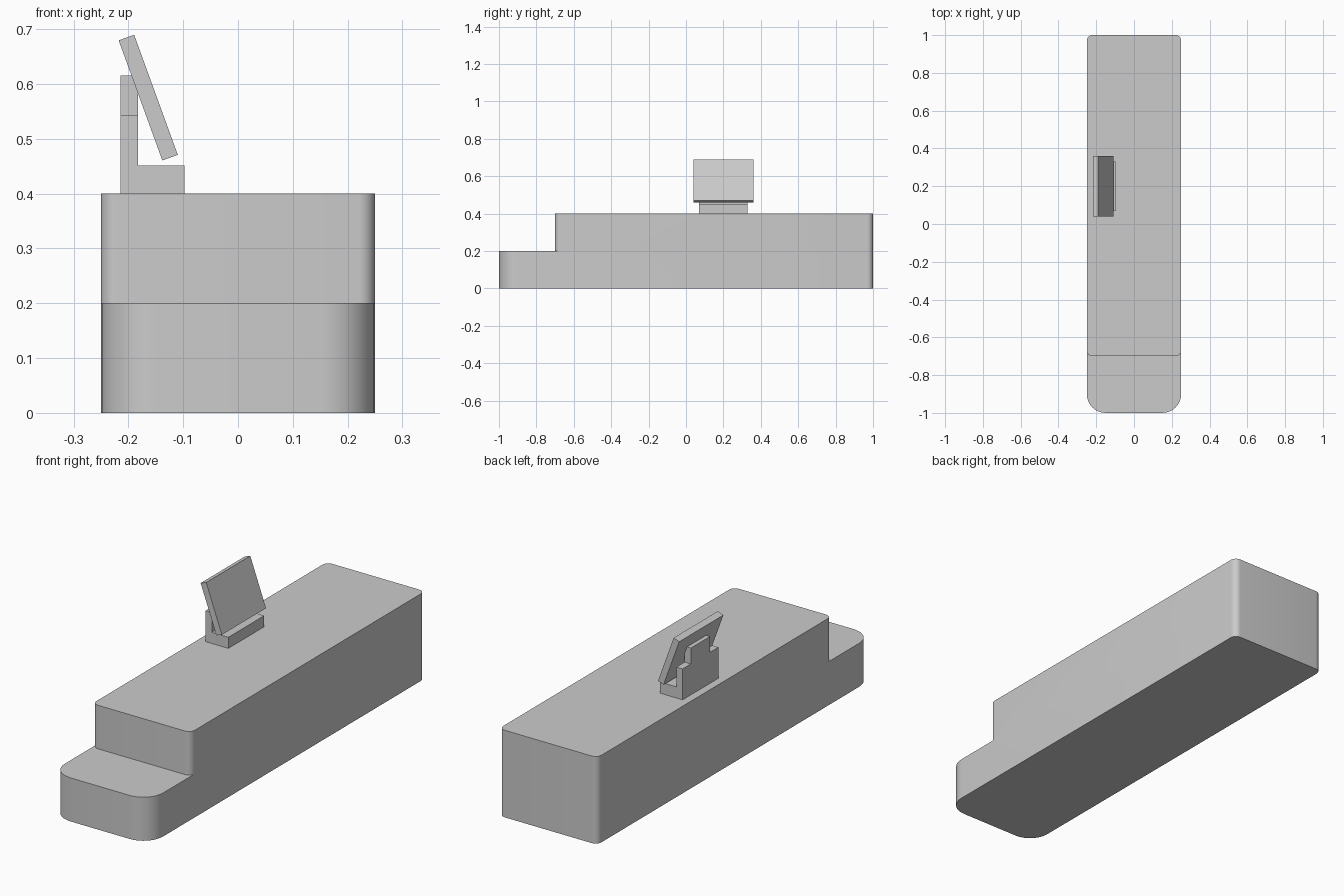
import bpy, bmesh
from math import sin, cos, pi, radians
from mathutils import Vector

if "Cube" in bpy.data.objects:
    bpy.data.objects.remove(bpy.data.objects["Cube"])


def prism(name, pts, axis, lo, hi):
    """Extrude a 2D outline along z (outline is x,y) or y (outline is x,z)."""
    bm = bmesh.new()
    place = (lambda a, b: (a, b, lo)) if axis == 'z' else (lambda a, b: (a, lo, b))
    face = bm.faces.new([bm.verts.new(place(a, b)) for a, b in pts])
    ext = bmesh.ops.extrude_face_region(bm, geom=[face])
    step = Vector((0, 0, hi - lo)) if axis == 'z' else Vector((0, hi - lo, 0))
    bmesh.ops.translate(bm, vec=step, verts=[v for v in ext['geom'] if isinstance(v, bmesh.types.BMVert)])
    bmesh.ops.recalc_face_normals(bm, faces=bm.faces)
    mesh = bpy.data.meshes.new(name)
    bm.to_mesh(mesh)
    bm.free()
    obj = bpy.data.objects.new(name, mesh)
    bpy.context.collection.objects.link(obj)
    return obj


def rounded(x, y0, y1, r_front, r_back, n=8):
    """Rounded rectangle with separate front and back corner radii."""
    pts = []
    for sx, y, r, sy, start in ((1, y1, r_back, -1, 0), (-1, y1, r_back, -1, 90),
                                (-1, y0, r_front, 1, 180), (1, y0, r_front, 1, 270)):
        for i in range(n + 1):
            a = radians(start) + pi / 2 * i / n
            pts.append((sx * (x - r) + r * cos(a), y + sy * r + r * sin(a)))
    return pts


def union(obj, other):
    mod = obj.modifiers.new("union", 'BOOLEAN')
    mod.operation, mod.solver, mod.object = 'UNION', 'EXACT', other
    bpy.context.view_layer.objects.active = obj
    bpy.ops.object.modifier_apply(modifier=mod.name)
    bpy.data.objects.remove(other)


# Body: full-length lower slab with a shorter upper block, flush at the sides
body = prism("body", rounded(0.25, -1, 1, 0.1, 0.03), 'z', 0, 0.2)
union(body, prism("upper_block", rounded(0.25, -0.7, 1, 0.03, 0.03), 'z', 0.2, 0.4))
bpy.ops.object.select_all(action='DESELECT')
body.select_set(True)
bpy.context.view_layer.objects.active = body
bpy.ops.object.shade_smooth_by_angle(angle=radians(30))

# Bracket: L-shaped foot and back plate with a narrower tab on top
xb, xf, xt = -0.214, -0.182, -0.098
bracket = prism("screen_bracket", [(xb, 0.4), (xt, 0.4), (xt, 0.451), (xf, 0.451),
                                   (xf, 0.542), (xb, 0.542)], 'y', 0.07, 0.33)
union(bracket, prism("bracket_tab", [(xb, 0.542), (xf, 0.542), (xf, 0.615), (xb, 0.615)],
                     'y', 0.13, 0.27))

# Screen: thin panel leaning back against the tab
tilt = radians(20)
up = Vector((-sin(tilt), cos(tilt))) * 0.1165
out = Vector((cos(tilt), sin(tilt))) * 0.015
mid = Vector((-0.1637, 0.575))
prism("screen", [mid - up - out, mid - up + out, mid + up + out, mid + up - out], 'y', 0.04, 0.36)
